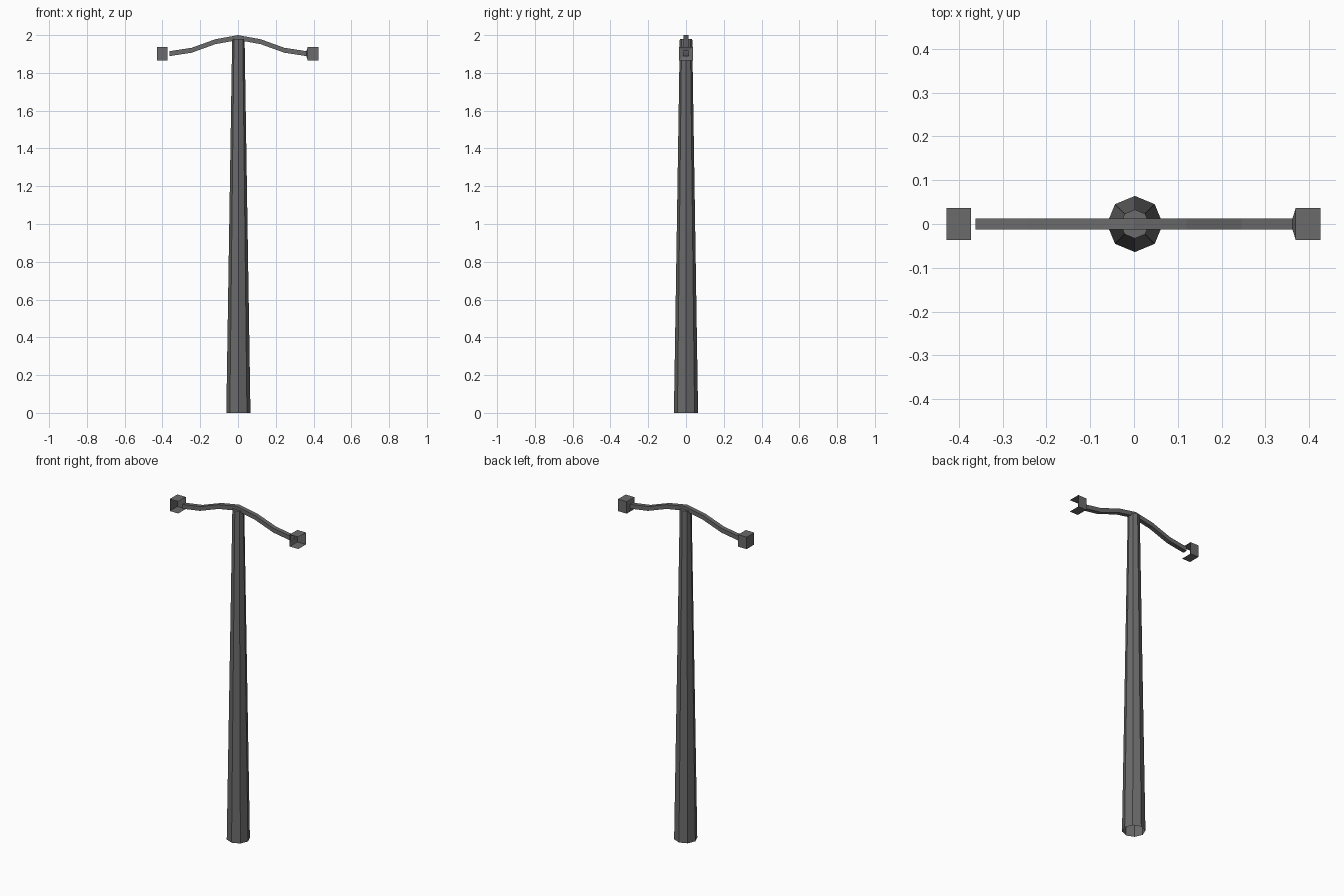
import bpy, bmesh, math

if "Cube" in bpy.data.objects:
    bpy.data.objects.remove(bpy.data.objects["Cube"])

grey = bpy.data.materials.new("dark grey metal")
grey.diffuse_color = (0.145, 0.145, 0.145, 1)
grey.use_nodes = True
grey.node_tree.nodes["Principled BSDF"].inputs["Base Color"].default_value = grey.diffuse_color


def make(name, rings, extra=()):
    """Bridge successive vertex rings with quads; extra lists faces as vertex indices."""
    bm = bmesh.new()
    n = len(rings[0])
    v = [bm.verts.new(p) for ring in rings for p in ring]
    for r in range(len(rings) - 1):
        for i in range(n):
            j = (i + 1) % n
            bm.faces.new((v[r*n + i], v[r*n + j], v[(r+1)*n + j], v[(r+1)*n + i]))
    for f in extra:
        bm.faces.new([v[i] for i in f])
    bmesh.ops.recalc_face_normals(bm, faces=bm.faces)
    me = bpy.data.meshes.new(name)
    bm.to_mesh(me)
    bm.free()
    me.materials.append(grey)
    ob = bpy.data.objects.new(name, me)
    bpy.context.collection.objects.link(ob)
    return ob


def octagon(r, z):
    return [(0.002 + r * math.cos(i * math.pi / 4), r * math.sin(i * math.pi / 4), z)
            for i in range(8)]


def square(x, z, h):
    return [(x, -h, z - h), (x, h, z - h), (x, h, z + h), (x, -h, z + h)]


# Tapered eight-sided pole, capped on top, open on the ground
make("pole", [octagon(0.064, 0), octagon(0.033, 1.98)], [range(8, 16)])

# Curved square-section cross arm
half = [(0.362, 1.902), (0.245, 1.92), (0.12, 1.965)]
path = [(-x, z) for x, z in half] + [(0, 1.987)] + half[::-1]
make("cross_arm", [square(x, z, 0.013) for x, z in path])

# Lamp housings: open towards -y and +x
Z, H = 1.902, 0.036


def housing(name, x0, x1, back):
    ob = make(name, [square(x0, Z, H), square(x1, Z, H)], [(0, 1, 2, 3)] if back else [])
    bm = bmesh.new()
    bm.from_mesh(ob.data)
    front = [f for f in bm.faces if f.calc_center_median().y < -H + 0.001]
    bmesh.ops.delete(bm, geom=front, context='FACES')
    bm.to_mesh(ob.data)
    bm.free()


housing("left_housing", -0.428, -0.372, True)
housing("right_housing", 0.369, 0.426, False)

# Flared collar joining the arm to the right housing
make("right_collar", [square(0.362, Z, 0.013), square(0.369, Z, H)])
